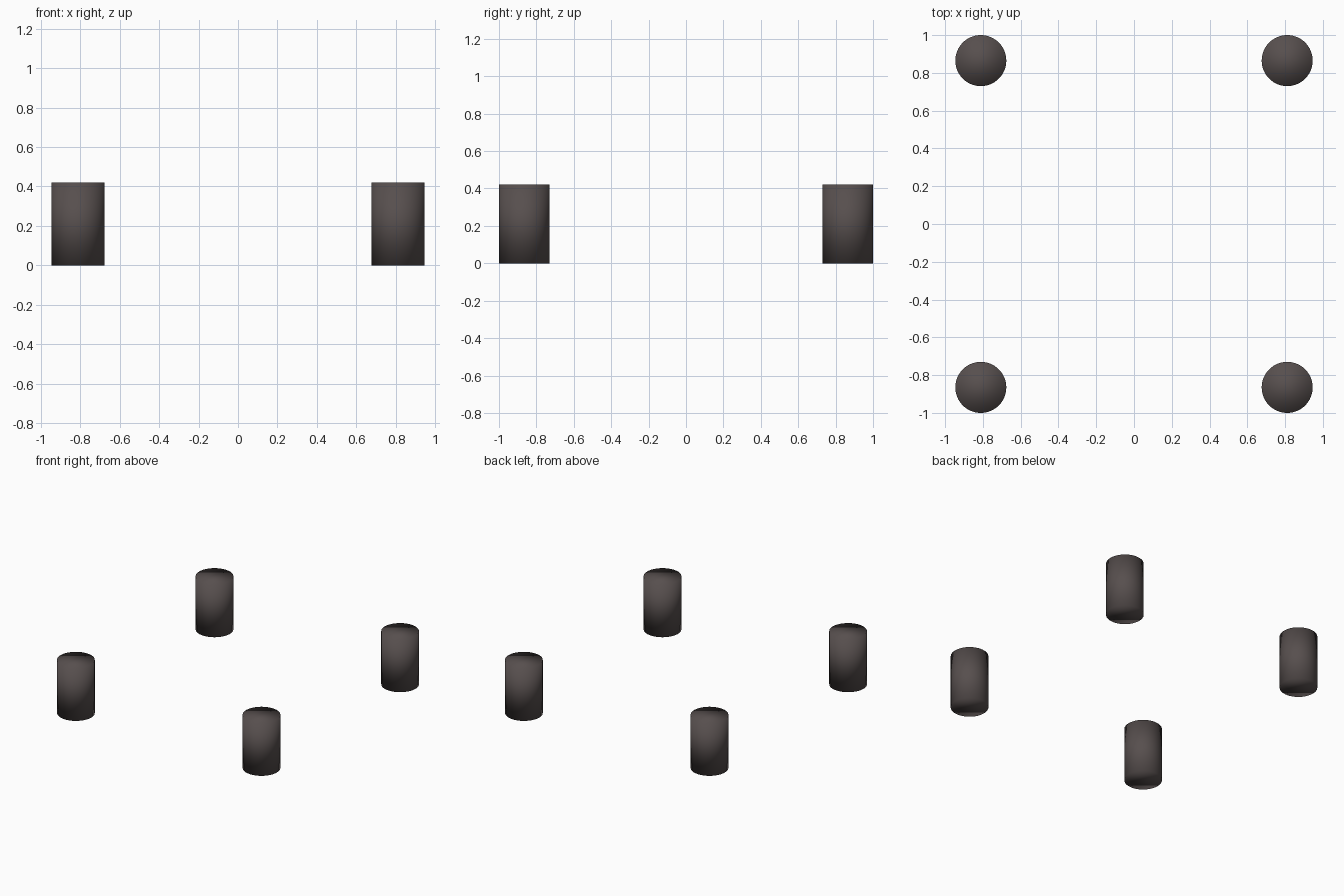
import bpy

if "Cube" in bpy.data.objects:
    bpy.data.objects.remove(bpy.data.objects["Cube"])

# Single dark rubber colour
rubber = bpy.data.materials.new("dark_rubber")
rubber.diffuse_color = (0.095, 0.078, 0.076, 1)
rubber.use_nodes = True
rubber.node_tree.nodes["Principled BSDF"].inputs["Base Color"].default_value = rubber.diffuse_color

RADIUS, HEIGHT = 0.135, 0.42
X, Y = 0.811, 0.865


def post(name, x, y):
    """Capped cylinder standing on the ground, softly shaded all over."""
    bpy.ops.mesh.primitive_cylinder_add(
        vertices=64, radius=RADIUS, depth=HEIGHT, location=(x, y, HEIGHT / 2))
    ob = bpy.context.object
    ob.name = name
    ob.data.materials.append(rubber)
    bpy.ops.object.shade_smooth()


# Four feet, one at each corner
for side, sx in (("left", -1), ("right", 1)):
    for end, sy in (("front", -1), ("back", 1)):
        post(f"foot_{end}_{side}", sx * X, sy * Y)
